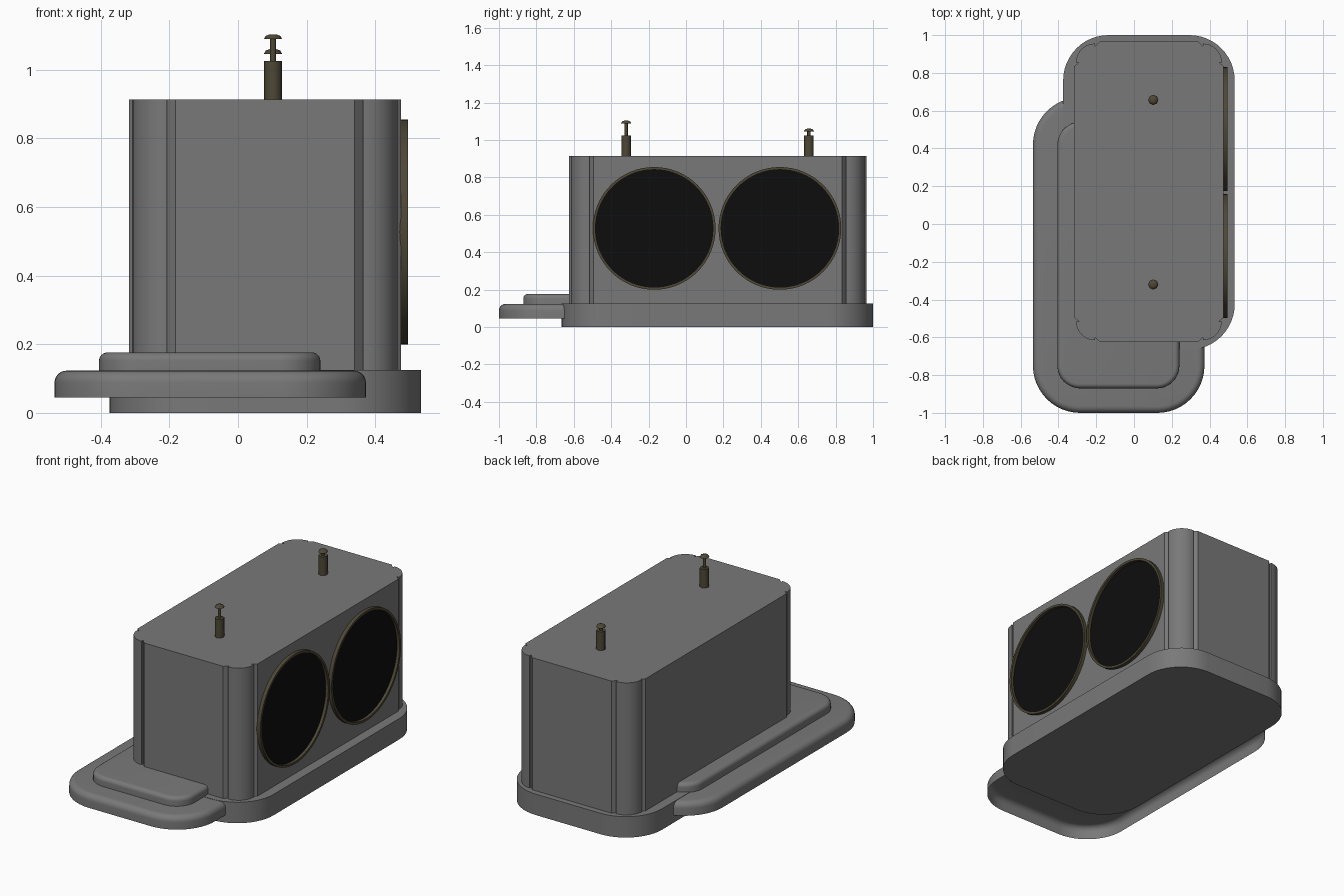
import bpy
import bmesh
from math import cos, sin, pi, radians

cube = bpy.data.objects.get("Cube")
if cube:
    bpy.data.objects.remove(cube, do_unlink=True)


def material(name, rgb):
    mat = bpy.data.materials.new(name)
    mat.use_nodes = True
    mat.diffuse_color = (*rgb, 1)
    mat.node_tree.nodes["Principled BSDF"].inputs["Base Color"].default_value = (*rgb, 1)
    return mat


GREY = material("grey", (0.19, 0.19, 0.19))
BRONZE = material("dark bronze", (0.075, 0.064, 0.036))
BLACK = material("black", (0.004, 0.004, 0.004))


def loft(name, rings, mat, cap_start=True, cap_end=True, angle=30):
    """Join equal-length closed rings of points into one skin."""
    bm = bmesh.new()
    loops = [[bm.verts.new(p) for p in ring] for ring in rings]
    for a, b in zip(loops, loops[1:]):
        for i in range(len(a)):
            j = (i + 1) % len(a)
            bm.faces.new((a[i], a[j], b[j], b[i]))
    if cap_start:
        bm.faces.new(loops[0][::-1])
    if cap_end:
        bm.faces.new(loops[-1])
    bmesh.ops.recalc_face_normals(bm, faces=bm.faces)
    mesh = bpy.data.meshes.new(name)
    bm.to_mesh(mesh)
    bm.free()
    mesh.materials.append(mat)
    obj = bpy.data.objects.new(name, mesh)
    bpy.context.collection.objects.link(obj)
    bpy.ops.object.select_all(action='DESELECT')
    obj.select_set(True)
    bpy.context.view_layer.objects.active = obj
    bpy.ops.object.shade_smooth_by_angle(angle=radians(angle))
    return obj


def rounded_rect(x0, x1, y0, y1, r, z, inset=0, steps=12):
    """Counter-clockwise outline with round corners, shrunk by inset."""
    corners = [(x1 - r, y1 - r), (x0 + r, y1 - r), (x0 + r, y0 + r), (x1 - r, y0 + r)]
    return [(cx + (r - inset) * cos(a), cy + (r - inset) * sin(a), z)
            for q, (cx, cy) in enumerate(corners)
            for a in [(q + k / steps) * pi / 2 for k in range(steps + 1)]]


def slab(name, box, r, z0, z1, bevel=0, bottom=True):
    """Rounded plate whose top edge is rolled over by bevel."""
    rings = [rounded_rect(*box, r, z0)]
    if bevel:
        for k in range(7):
            a = k / 6 * pi / 2
            rings.append(rounded_rect(*box, r, z1 - bevel + bevel * sin(a),
                                      bevel * (1 - cos(a))))
    else:
        rings.append(rounded_rect(*box, r, z1))
    return loft(name, rings, GREY, cap_start=bottom)


# Base and the two stepped plates beside it; the lower plate is an open shell
slab("base", (-0.375, 0.533, -0.665, 1.0), 0.24, 0, 0.125)
slab("lower_plate", (-0.535, 0.373, -1.0, 0.67), 0.25, 0.045, 0.123, 0.035, bottom=False)
slab("upper_plate", (-0.405, 0.24, -0.87, 0.54), 0.12, 0.12, 0.176, 0.024)

# Body: box with a round column and two narrow notches at each corner
CX, CY, HX, HY = 0.079, 0.17, 0.396, 0.795
corner = [(HX, HY - 0.13), (HX - 0.025, HY - 0.11)]
corner += [(HX - 0.11 + 0.1 * cos(k / 10 * pi / 2), HY - 0.11 + 0.1 * sin(k / 10 * pi / 2))
           for k in range(11)]
corner += [(HX - 0.11, HY - 0.025), (HX - 0.135, HY)]
outline = []
for sx, sy in ((1, 1), (-1, 1), (-1, -1), (1, -1)):
    points = corner if sx * sy > 0 else corner[::-1]
    outline += [(CX + sx * x, CY + sy * y) for x, y in points]
loft("body", [[(x, y, z) for x, y in outline] for z in (0.124, 0.914)], GREY)


def circle_x(x, y, z, r, n=64):
    return [(x, y + r * cos(2 * pi * k / n), z + r * sin(2 * pi * k / n)) for k in range(n)]


# Two round screens with raised rims on the left side
for label, y in (("front", -0.17), ("rear", 0.502)):
    z = 0.527
    profile = [(0.47, 0.328), (0.496, 0.328), (0.496, 0.314), (0.47, 0.314)]
    loft(label + "_screen_rim", [circle_x(x, y, z, r) for x, r in profile], BRONZE, False, False)
    loft(label + "_screen", [circle_x(x, y, z, 0.316) for x in (0.472, 0.479)], BLACK)


# Terminal posts: thick barrel, thin stem and a shallow domed cap
def post(name, y, top):
    profile = [(0.026, 0.91), (0.026, 1.025), (0.009, 1.025), (0.009, top - 0.014),
               (0.027, top - 0.014), (0.021, top - 0.004), (0.010, top)]
    rings = [[(0.102 + r * cos(k * pi / 4), y + r * sin(k * pi / 4), z) for k in range(8)]
             for r, z in profile]
    loft(name, rings, BRONZE, angle=50)


post("front_post", -0.32, 1.103)
post("rear_post", 0.657, 1.06)
